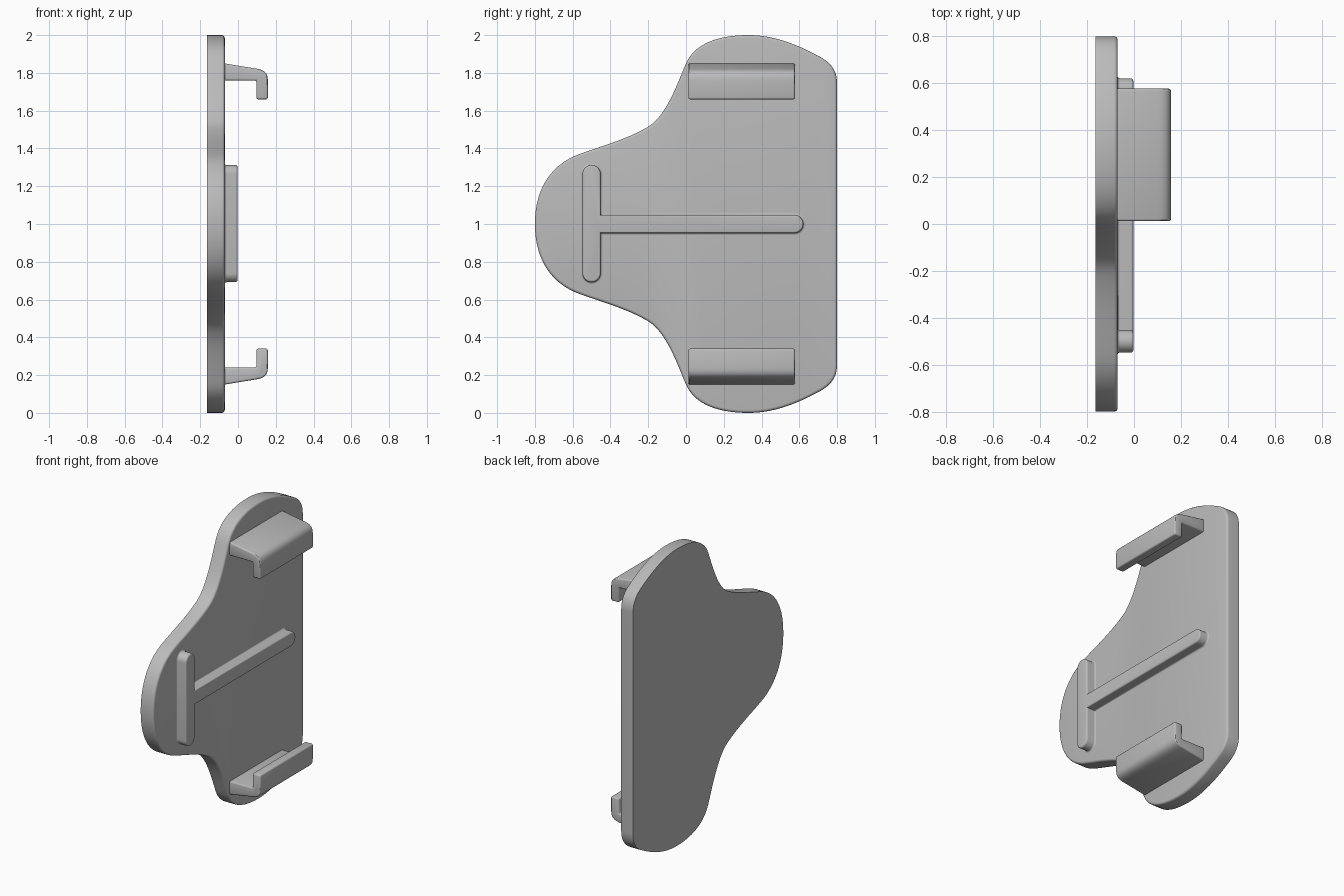
import bpy, bmesh, math
from mathutils import Vector
from mathutils.geometry import interpolate_bezier

cube = bpy.data.objects.get("Cube")
if cube:
    bpy.data.objects.remove(cube)

GREY = (0.5, 0.5, 0.5, 1)
grey = bpy.data.materials.new("plain grey")
grey.use_nodes = True
grey.diffuse_color = GREY
grey.node_tree.nodes["Principled BSDF"].inputs["Base Color"].default_value = GREY

BACK, FACE, MID = -0.165, -0.07, 1.0


def bezier(points, steps):
    return [Vector(p[:2]) for p in interpolate_bezier(*[Vector((*p, 0)) for p in points], steps)]


def arc(y, z, r, start, steps=16):
    return [(y + r * math.cos(start + math.pi * i / steps),
             z + r * math.sin(start + math.pi * i / steps)) for i in range(steps + 1)]


def loft(name, rings, angle=30, bevel_last=0, bevel=0):
    """Join closed rings of 3D points, cap both ends."""
    bm = bmesh.new()
    loops = [[bm.verts.new(p) for p in ring] for ring in rings]
    n = len(loops[0])
    for a, b in zip(loops, loops[1:]):
        for i in range(n):
            j = (i + 1) % n
            bm.faces.new((a[i], a[j], b[j], b[i]))
    bm.faces.new(loops[0][::-1])
    cap = bm.faces.new(loops[-1])
    bmesh.ops.recalc_face_normals(bm, faces=bm.faces)
    if bevel_last:
        bmesh.ops.bevel(bm, geom=list(cap.edges), offset=bevel_last, segments=4,
                        profile=0.5, affect='EDGES')
    mesh = bpy.data.meshes.new(name)
    bm.to_mesh(mesh)
    bm.free()
    mesh.materials.append(grey)
    obj = bpy.data.objects.new(name, mesh)
    bpy.context.collection.objects.link(obj)
    bpy.ops.object.select_all(action='DESELECT')
    obj.select_set(True)
    bpy.context.view_layer.objects.active = obj
    if bevel:
        mod = obj.modifiers.new("soft edges", 'BEVEL')
        mod.width, mod.segments = bevel, 3
        mod.limit_method, mod.angle_limit = 'ANGLE', math.radians(40)
        bpy.ops.object.modifier_apply(modifier=mod.name)
    bpy.ops.object.shade_smooth_by_angle(angle=math.radians(angle))
    return obj


# Back plate: upper half outline as curves, mirrored below the middle
curves = [
    ((-0.8, 1.0), (-0.8, 1.18), (-0.72, 1.32), (-0.55, 1.375)),
    ((-0.55, 1.375), (-0.44, 1.415), (-0.31, 1.45), (-0.2, 1.515)),
    ((-0.2, 1.515), (-0.1, 1.575), (-0.04, 1.76), (0.0, 1.85)),
    ((0.0, 1.85), (0.045, 1.955), (0.17, 2.0), (0.33, 2.0)),
    ((0.33, 2.0), (0.46, 2.0), (0.58, 1.955), (0.7, 1.89)),
    ((0.7, 1.89), (0.78, 1.85), (0.8, 1.8), (0.8, 1.74)),
]
upper = [curves[0][0]]
for c in curves:
    upper += bezier(c, 15)[1:]
outline = upper + [(y, 2 * MID - z) for y, z in upper[:0:-1]]
loft("back_plate", [[(x, y, z) for y, z in outline] for x in (BACK, FACE)], bevel_last=0.015)


# T shaped rib: a bar with a stem, flared at the base and rounded on top
def tee(x, r):
    bar = -0.5
    pts = arc(bar, 1.264, r, 0) + arc(bar, 0.74, r, math.pi)
    pts += [(bar + r, MID - r)] + arc(0.573, MID, r, -math.pi / 2) + [(bar + r, MID + r)]
    return [(x, y, z) for y, z in pts]


quarter = [math.pi / 2 * i / 4 for i in range(5)]
flare = [(FACE + 0.01 * (1 - math.cos(t)), 0.058 - 0.01 * math.sin(t)) for t in quarter]
top = [(-0.013 + 0.01 * math.sin(t), 0.038 + 0.01 * math.cos(t)) for t in quarter]
loft("t_rib", [tee(x, r) for x, r in flare + top])

# Hooks: one profile, mirrored for the lower one
corner = bezier([(0.1, 1.822), (0.14, 1.815), (0.158, 1.8), (0.158, 1.76)], 9)
profile = [(-0.09, 1.853)] + [tuple(p) for p in corner]
profile += [(0.158, 1.66), (0.098, 1.66), (0.098, 1.76), (-0.09, 1.76)]
for name, side in (("upper_hook", 1), ("lower_hook", -1)):
    loft(name, [[(x, y, MID + side * (z - MID)) for x, z in profile]
                for y in (0.012, 0.577)], bevel=0.01)
